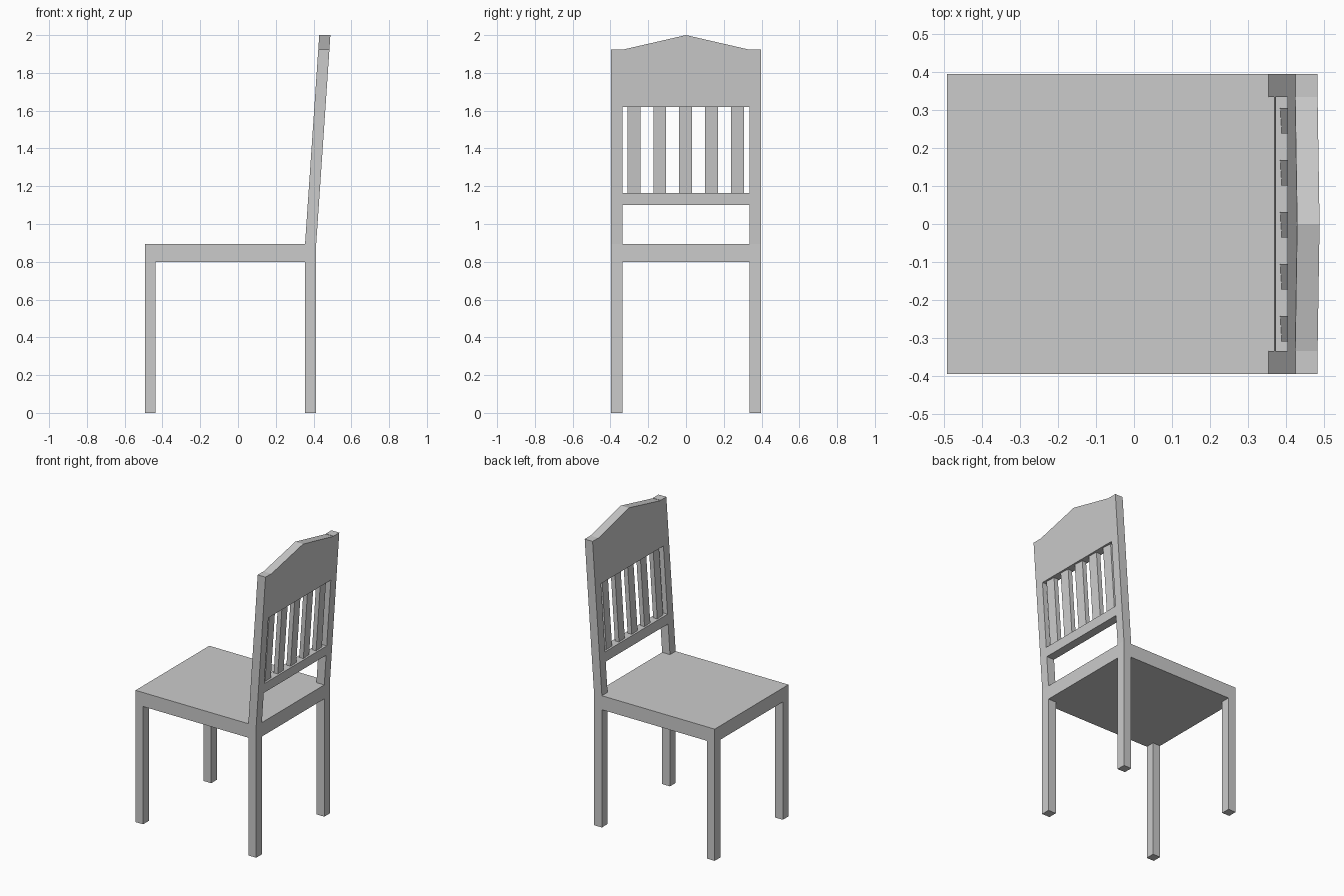
import bpy

if "Cube" in bpy.data.objects:
    bpy.data.objects.remove(bpy.data.objects["Cube"])

SEAT_TOP, LEAN = 0.895, 0.068
X0, X1 = 0.355, 0.414          # front and rear faces of the back at seat level
W, INNER = 0.396, 0.335        # half width, inner edge of the legs


def mesh_object(name, verts, faces):
    mesh = bpy.data.meshes.new(name)
    mesh.from_pydata(verts, [], faces)
    mesh.update()
    ob = bpy.data.objects.new(name, mesh)
    bpy.context.collection.objects.link(ob)
    return ob


def prism(name, profile, near, far):
    """Join two copies of a profile; near/far map a profile point to 3D."""
    n = len(profile)
    verts = [near(*p) for p in profile] + [far(*p) for p in profile]
    faces = [tuple(reversed(range(n))), tuple(range(n, 2 * n))]
    faces += [(i, (i + 1) % n, n + (i + 1) % n, n + i) for i in range(n)]
    return mesh_object(name, verts, faces)


def box(name, x, y, z):
    rect = [(x[0], y[0]), (x[1], y[0]), (x[1], y[1]), (x[0], y[1])]
    return prism(name, rect, lambda a, b: (a, b, z[0]), lambda a, b: (a, b, z[1]))


def leaning(name, profile, front=X0, rear=X1, twist=0.0):
    """Board with a (y, z) outline that follows the tilt of the back."""
    mid = sum(p[0] for p in profile) / len(profile)

    def place(x):
        return lambda y, z: (x + LEAN * (z - SEAT_TOP) - twist * (y - mid), y, z)
    return prism(name, profile, place(front), place(rear))


def rect(y0, y1, z0, z1):
    return [(y0, z0), (y1, z0), (y1, z1), (y0, z1)]


# Seat
box("seat", (-0.493, X1), (-W, W), (0.8, SEAT_TOP))

# Legs and tilted back posts
for side, label in ((-1, "right"), (1, "left")):
    y0, y1 = sorted((side * INNER, side * W))
    box("front_leg_" + label, (-0.493, -0.436), (y0, y1), (0, 0.8))
    box("rear_leg_" + label, (X0, X1), (y0, y1), (0, 0.8))
    leaning("back_post_" + label, rect(y0, y1, SEAT_TOP, 1.925))

# Lower rail and peaked top panel
leaning("lower_rail", rect(-INNER, INNER, 1.1, 1.165))
leaning("top_panel", [(-INNER, 1.62), (INNER, 1.62), (INNER, 1.923),
                      (0, 2.0), (-INNER, 1.923)])

# Five slightly turned slats
for i in range(5):
    y = (i - 2) * 0.137 - 0.002
    leaning(f"slat_{i + 1}", rect(y - 0.034, y + 0.034, 1.155, 1.63),
            X0 + 0.014, X1 - 0.014, twist=0.06)
